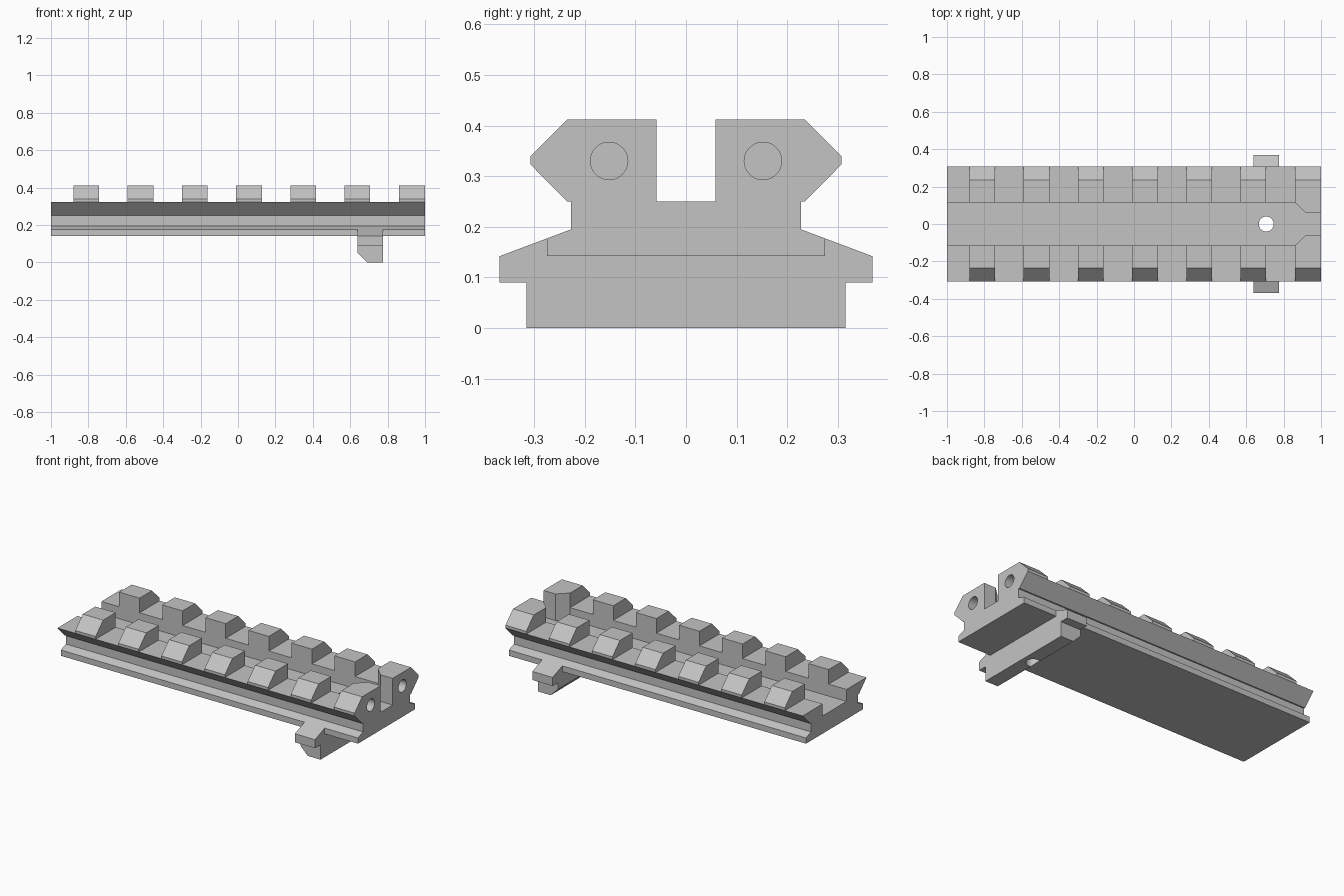
import bpy
import bmesh
from mathutils import Vector

cube = bpy.data.objects.get("Cube")
if cube:
    bpy.data.objects.remove(cube, do_unlink=True)

metal = bpy.data.materials.new("plain grey")
metal.use_nodes = True
grey = (0.55, 0.55, 0.55, 1)
metal.diffuse_color = grey
metal.node_tree.nodes["Principled BSDF"].inputs["Base Color"].default_value = grey


def finish(name, bm):
    bmesh.ops.recalc_face_normals(bm, faces=bm.faces)
    mesh = bpy.data.meshes.new(name)
    bm.to_mesh(mesh)
    bm.free()
    mesh.materials.append(metal)
    obj = bpy.data.objects.new(name, mesh)
    bpy.context.collection.objects.link(obj)
    return obj


def prism(name, points, depth):
    """Extrude a closed outline of 3D points along a vector."""
    bm = bmesh.new()
    face = bm.faces.new([bm.verts.new(p) for p in points])
    side = bmesh.ops.extrude_face_region(bm, geom=[face])["geom"]
    bmesh.ops.translate(bm, vec=Vector(depth),
                        verts=[v for v in side if isinstance(v, bmesh.types.BMVert)])
    return finish(name, bm)


def mirrored(half):
    """Complete a half outline of (side, other) pairs across side = 0."""
    return half + [(-s, o) for s, o in reversed(half)]


def bar(name, half, x0, x1):
    return prism(name, [(x0, y, z) for y, z in mirrored(half)], (x1 - x0, 0, 0))


def cylinder(name, start, axis, radius, length):
    bm = bmesh.new()
    bmesh.ops.create_cone(bm, cap_ends=True, segments=48,
                          radius1=radius, radius2=radius, depth=length)
    obj = finish(name, bm)
    obj.rotation_mode = 'QUATERNION'
    obj.rotation_quaternion = Vector((0, 0, 1)).rotation_difference(Vector(axis))
    obj.location = Vector(start) + Vector(axis) * length / 2
    return obj


def cut(target, cutters):
    for cutter in cutters:
        cutter.hide_render = True
        mod = target.modifiers.new("cut", 'BOOLEAN')
        mod.operation = 'DIFFERENCE'
        mod.solver = 'EXACT'
        mod.object = cutter
        bpy.context.view_layer.objects.active = target
        bpy.ops.object.modifier_apply(modifier=mod.name)


# Rail body with undercut sides
rail = bar("rail", [(0.275, 0.142), (0.275, 0.177), (0.227, 0.195), (0.227, 0.25),
                    (0.235, 0.25), (0.307, 0.323), (0.307, 0.34), (0.235, 0.412)], -1, 1)

# Cross slots between the teeth
tooth, pitch = 0.137, 0.29
cutters = []
for i in range(7):
    end = -0.88 + pitch * i
    start = end - pitch + tooth if i else -1.2
    cutters.append(bar("slot_cutter", [(0.5, 0.323), (0.5, 0.6)], start, end))

# Centre channel, narrowing at one end
plan = mirrored([(0.115, -1.2), (0.115, 0.86), (0.058, 0.92), (0.058, 1.2)])
cutters.append(prism("channel_cutter", [(x, y, 0.25) for y, x in plan], (0, 0, 0.4)))

# Blind holes in the end face, and the upright bolt hole
for side in (-1, 1):
    cutters.append(cylinder("end_hole_cutter", (0.92, side * 0.152, 0.33),
                            (1, 0, 0), 0.037, 0.2))
bolt = cylinder("bolt_hole_cutter", (0.707, 0, -0.1), (0, 0, 1), 0.04, 0.6)
cut(rail, cutters + [bolt])

# Cross bar under the rail with one bevelled lower edge
cross_bar = bar("cross_bar", [(0.315, 0), (0.315, 0.09), (0.368, 0.09),
                              (0.368, 0.142), (0.275, 0.177)], 0.64, 0.776)
bevel = prism("bevel_cutter", [(0.59, -0.5, 0.1), (0.74, -0.5, -0.05), (0.59, -0.5, -0.05)],
              (0, 1, 0))
cut(cross_bar, [bevel, bolt])

for obj in cutters + [bolt, bevel]:
    bpy.data.objects.remove(obj, do_unlink=True)

# Smooth hole walls, crisp edges elsewhere
for obj in (rail, cross_bar):
    bpy.ops.object.select_all(action='DESELECT')
    obj.select_set(True)
    bpy.context.view_layer.objects.active = obj
    bpy.ops.object.shade_smooth_by_angle(angle=0.3)
